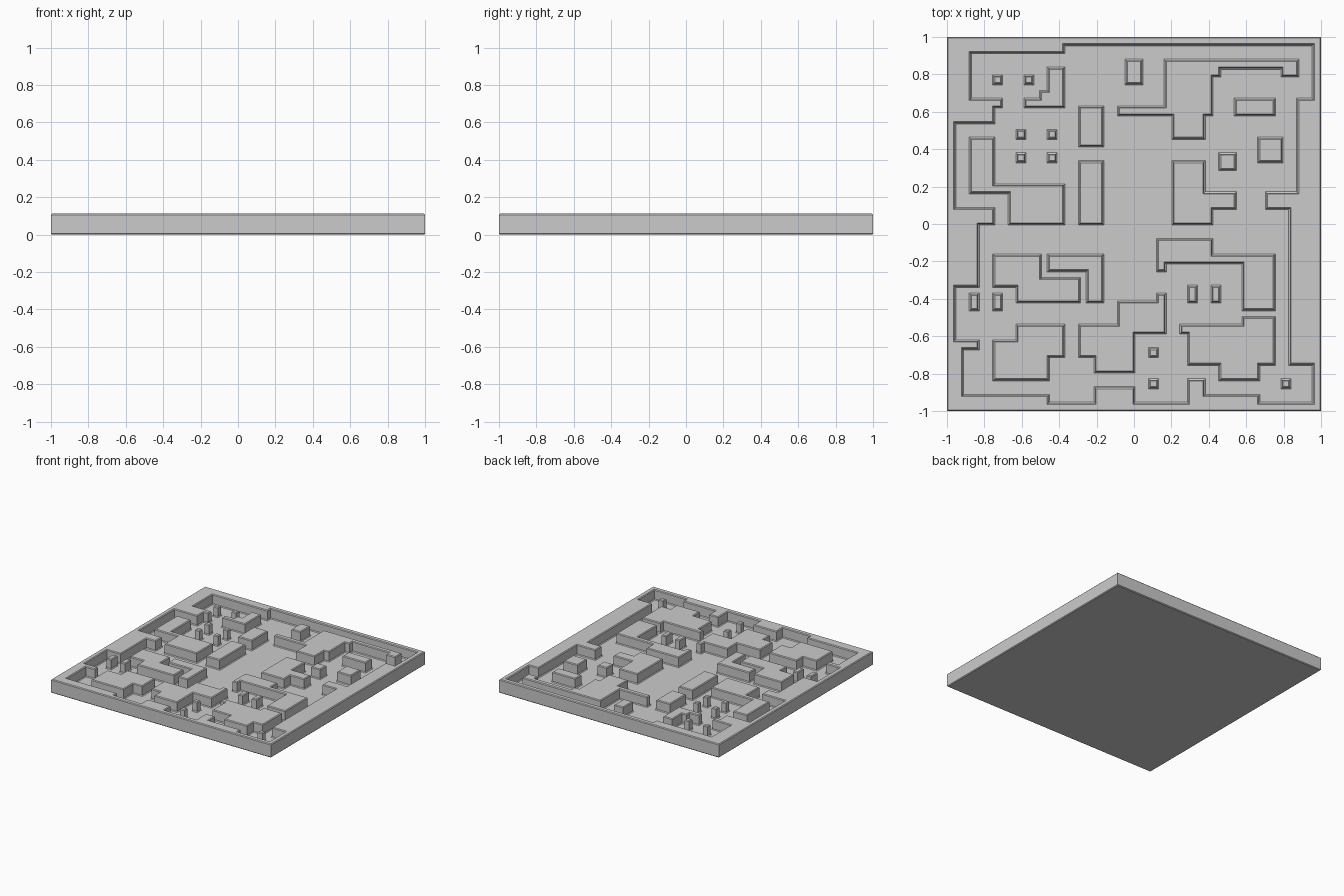
import bpy, bmesh
from mathutils import Vector

if "Cube" in bpy.data.objects:
    bpy.data.objects.remove(bpy.data.objects["Cube"])

U = 1 / 24                 # plan grid cell
FLOOR, TOP, B = 0.03, 0.112, 0.006   # floor level, wall top, chamfer


def outline(nums):
    """Right-angled outline from alternating x, y values, counter-clockwise."""
    xs, ys = nums[0::2], nums[1::2]
    pts = []
    for i in range(len(xs)):
        pts.append(Vector((xs[i], ys[i])) * U)
        pts.append(Vector((xs[(i + 1) % len(xs)], ys[i])) * U)
    area = sum(p.cross(pts[(i + 1) % len(pts)]) for i, p in enumerate(pts))
    return pts if area > 0 else pts[::-1]


def grow(pts, d):
    """Offset an outline outwards by d with square corners."""
    out = []
    for i, p in enumerate(pts):
        a = (p - pts[i - 1]).normalized()
        b = (pts[(i + 1) % len(pts)] - p).normalized()
        out.append(p + d * Vector((a.y + b.y, -a.x - b.x)))
    return out


def ring(bm, pts, z):
    return [bm.verts.new((p.x, p.y, z)) for p in pts]


def skin(bm, pts, levels, flip=False):
    """Side walls through a list of (offset, height); returns the last ring."""
    prev = None
    for d, z in levels:
        cur = ring(bm, grow(pts, d), z)
        if prev:
            for i in range(len(cur)):
                j = (i + 1) % len(cur)
                f = [prev[i], prev[j], cur[j], cur[i]]
                bm.faces.new(f[::-1] if flip else f)
        prev = cur
    return prev


def cap(bm, *rings):
    """Flat upward-facing surface bounded by rings (later rings are holes)."""
    edges = []
    for r in rings:
        for i, v in enumerate(r):
            w = r[(i + 1) % len(r)]
            edges.append(bm.edges.get((v, w)) or bm.edges.new((v, w)))
    res = bmesh.ops.triangle_fill(bm, edges=edges, use_beauty=True, normal=(0, 0, 1))
    for f in res["geom"]:
        if isinstance(f, bmesh.types.BMFace):
            f.normal_update()
            if f.normal.z < 0:
                f.normal_flip()


def finish(bm, name):
    me = bpy.data.meshes.new(name)
    bm.to_mesh(me)
    bm.free()
    bpy.context.collection.objects.link(bpy.data.objects.new(name, me))


blocks = []


def block(name, nums):
    """Free-standing wall block with chamfered top and foot."""
    pts = outline(nums)
    bm = bmesh.new()
    cap(bm, skin(bm, pts, [(B, FLOOR), (0, FLOOR + B), (0, TOP - B), (-B, TOP)]))
    finish(bm, name)
    blocks.append(pts)


def rect(name, x0, y0, x1, y1):
    block(name, [x0, y0, x1, y1])


# pillars
for x, y in [(-18, 18), (-14, 18), (-15, 11), (-11, 11), (-15, 8), (-11, 8),
             (2, -17), (2, -21), (19, -21)]:
    rect("pillar", x, y, x + 1, y + 1)
for x, y in [(-21, -11), (-18, -11), (7, -10), (10, -10)]:
    rect("long_pillar", x, y, x + 1, y + 2)

# rectangular blocks
rect("north_block", -1, 18, 1, 21)
rect("north_east_block", 13, 14, 18, 16)
rect("small_east_block", 11, 7, 13, 9)
rect("square_east_block", 16, 8, 19, 11)
rect("upper_middle_block", -7, 10, -4, 15)
rect("lower_middle_block", -7, 0, -4, 8)

# angular blocks
block("stepped_block", [-11, 20, -9, 15, -14, 16, -12, 17])
block("north_east_wall", [4, 21, 21, 19, 19, 20, 11, 19, 10, 14, 9, 11, 5, 14, -2, 15])
block("west_wall", [-21, 11, -18, 5, -9, 0, -16, 4])
block("east_wall", [5, 8, 9, 4, 13, 2, 10, 0])
block("south_west_step", [-18, -4, -12, -7, -7, -10, -15, -8])
block("south_west_hook", [-11, -4, -4, -10, -6, -6])
block("south_east_wall", [3, -2, 10, -4, 18, -11, 14, -5, 4, -6])
block("lower_west_block", [-18, -15, -15, -13, -9, -17, -11, -20])
block("lower_middle_wall", [3, -9, 4, -14, 0, -19, -5, -17, -7, -13, -2, -10])
block("lower_east_block", [14, -12, 18, -18, 16, -20, 11, -18, 7, -14, 6, -13])

# room boundary
room = outline([-21, 22, -9, 23, 23, 16, 21, 4, 17, 2, 20, -18, 23, -23, 16, -22,
                9, -20, 7, -23, 0, -21, -5, -23, -11, -22, -22, -16, -20, -15,
                -23, -8, -20, 0, -18, 2, -23, 13, -18, 15, -17, 16])

# floor with openings under the blocks
bm = bmesh.new()
cap(bm, ring(bm, grow(room, -B), FLOOR), *[ring(bm, grow(p, B), FLOOR) for p in blocks])
finish(bm, "floor")

# outer wall and base
bm = bmesh.new()
square = outline([-24, -24, 24, 24])
rim = skin(bm, square, [(-B, 0), (0, B), (0, TOP - B), (-B, TOP)])
inner = skin(bm, room, [(-B, FLOOR), (0, FLOOR + B), (0, TOP - B), (B, TOP)], flip=True)
cap(bm, rim, inner)
bm.faces.new(ring(bm, grow(square, -B), 0)[::-1])
finish(bm, "outer_wall")
